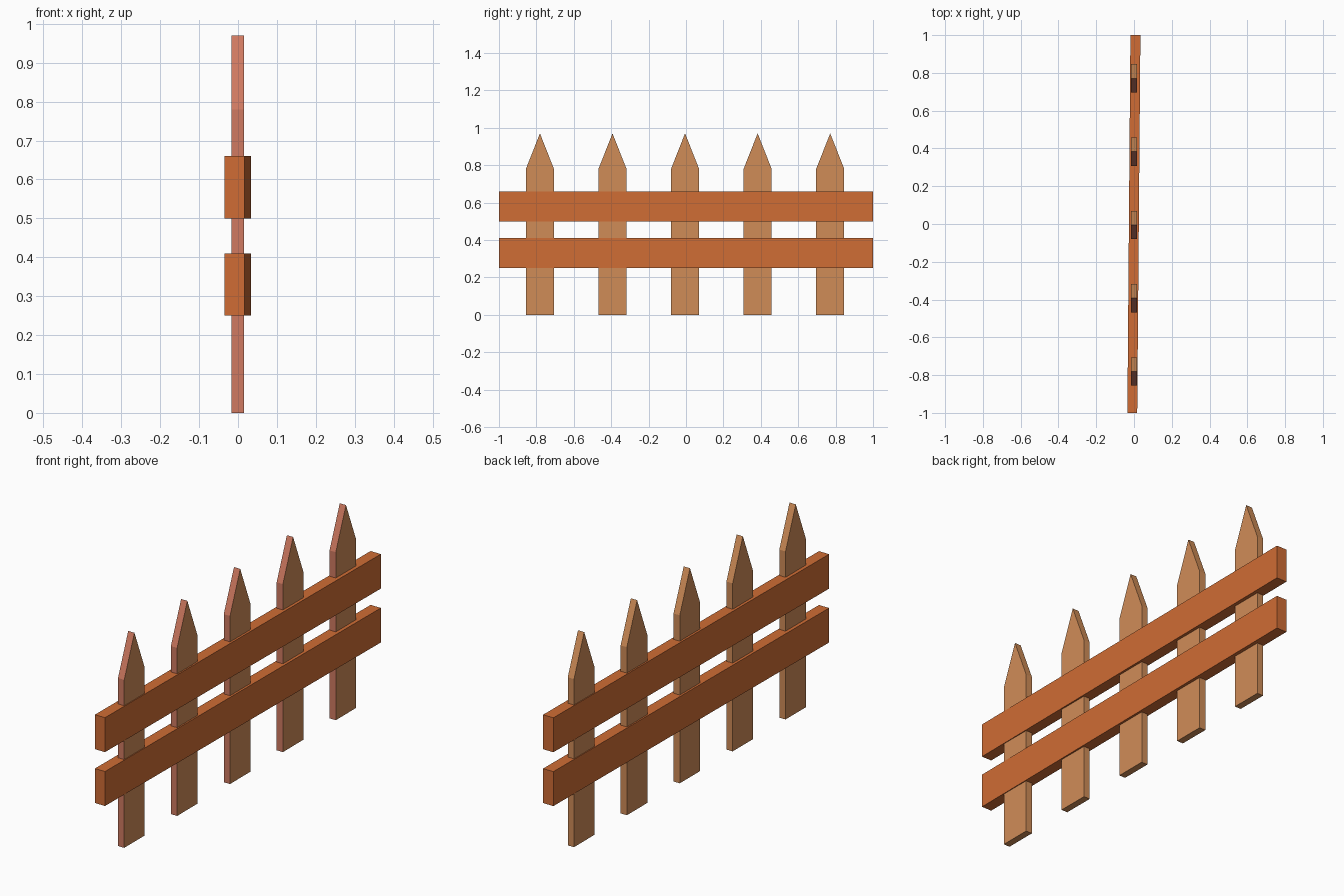
import bpy, bmesh
from mathutils import Vector

cube = bpy.data.objects.get("Cube")
if cube:
    bpy.data.objects.remove(cube, do_unlink=True)


def material(name, rgb):
    m = bpy.data.materials.new(name)
    m.use_nodes = True
    m.diffuse_color = (*rgb, 1)
    bsdf = next(n for n in m.node_tree.nodes if n.type == 'BSDF_PRINCIPLED')
    bsdf.inputs["Base Color"].default_value = (*rgb, 1)
    return m


rail_wood = material("orange wood", (0.63, 0.152, 0.035))
tan_wood = material("tan wood", (0.63, 0.265, 0.097))
pink_wood = material("pinkish wood", (0.63, 0.195, 0.119))


def extruded(name, profile, offset, materials, rule=None):
    """Fill a flat profile and extrude it along offset."""
    bm = bmesh.new()
    face = bm.faces.new([bm.verts.new(p) for p in profile])
    grown = bmesh.ops.extrude_face_region(bm, geom=[face], use_keep_orig=True)
    moved = [g for g in grown["geom"] if isinstance(g, bmesh.types.BMVert)]
    bmesh.ops.translate(bm, verts=moved, vec=Vector(offset))
    bmesh.ops.recalc_face_normals(bm, faces=bm.faces)
    bm.normal_update()
    if rule:
        for f in bm.faces:
            f.material_index = rule(f)
    mesh = bpy.data.meshes.new(name)
    bm.to_mesh(mesh)
    bm.free()
    for m in materials:
        mesh.materials.append(m)
    ob = bpy.data.objects.new(name, mesh)
    bpy.context.collection.objects.link(ob)
    return ob


# Pointed pickets, with the front-facing edges in the pinkish wood
HALF, SHOULDER, TIP = 0.075, 0.78, 0.97
BACK, THICK = -0.017, 0.032
for i in range(5):
    y = -0.781 + i * 0.388
    outline = [(y - HALF, 0), (y + HALF, 0), (y + HALF, SHOULDER),
               (y, TIP), (y - HALF, SHOULDER)]
    extruded(f"picket_{i + 1}", [(BACK, a, z) for a, z in outline],
             (THICK, 0, 0), [tan_wood, pink_wood],
             lambda f: int(f.normal.y < -0.5))

# Two horizontal rails, slightly skewed across the pickets
for name, low in (("lower_rail", 0.25), ("upper_rail", 0.50)):
    base = [(-0.035, -1, low), (0.017, -1, low), (0.034, 1, low), (-0.019, 1, low)]
    extruded(name, base, (0, 0, 0.16), [rail_wood])
